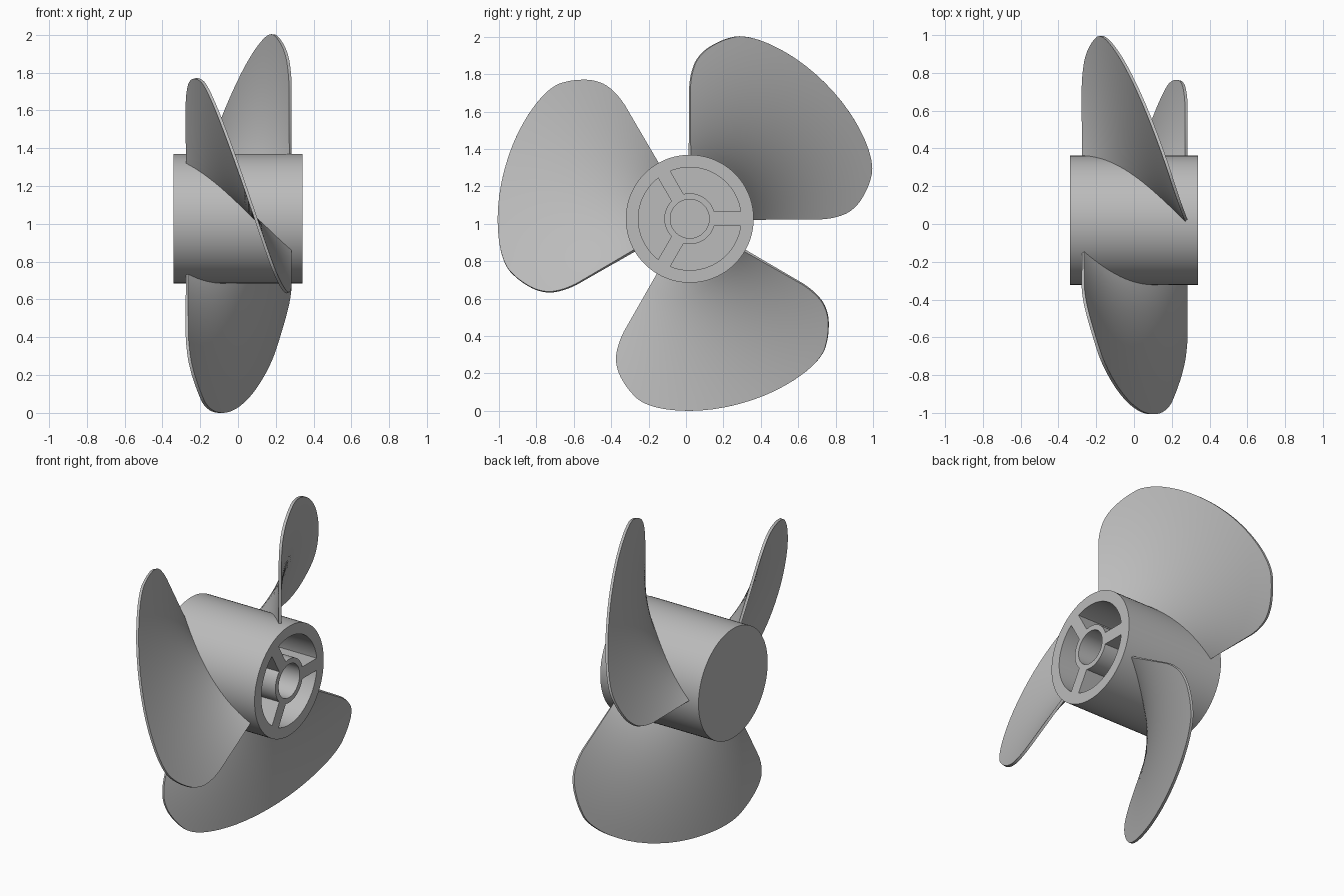
import bpy, bmesh, math
from mathutils import Matrix, Vector

if "Cube" in bpy.data.objects:
    bpy.data.objects.remove(bpy.data.objects["Cube"], do_unlink=True)

CENTRE = Vector((0, 0.02, 1.027))
HUB_R, RIM_R, BOSS_R, BORE_R = 0.342, 0.275, 0.136, 0.104
FRONT, FLOOR, BACK = 0.34, -0.26, -0.34

grey = bpy.data.materials.new("plain grey")
grey.use_nodes = True
grey.diffuse_color = (0.5, 0.5, 0.5, 1)
grey.node_tree.nodes["Principled BSDF"].inputs["Base Color"].default_value = (0.5, 0.5, 0.5, 1)


def add_object(name, bm, thickness=0):
    bmesh.ops.recalc_face_normals(bm, faces=bm.faces)
    mesh = bpy.data.meshes.new(name)
    bm.to_mesh(mesh)
    bm.free()
    mesh.materials.append(grey)
    obj = bpy.data.objects.new(name, mesh)
    bpy.context.collection.objects.link(obj)
    obj.location = CENTRE
    bpy.ops.object.select_all(action='DESELECT')
    obj.select_set(True)
    bpy.context.view_layer.objects.active = obj
    if thickness:
        mod = obj.modifiers.new("thickness", 'SOLIDIFY')
        mod.thickness, mod.offset = thickness, 0
        bpy.ops.object.modifier_apply(modifier=mod.name)
    bpy.ops.object.shade_smooth_by_angle(angle=math.radians(35))
    return obj


# Hub: closed at the back, hollow from the front, with a bored boss inside
profile = [(BACK, 0), (BACK, HUB_R), (FRONT, HUB_R), (FRONT, RIM_R), (FLOOR, RIM_R),
           (FLOOR, BOSS_R), (FRONT, BOSS_R), (FRONT, BORE_R), (FLOOR, BORE_R), (FLOOR, 0)]
bm = bmesh.new()
verts = [bm.verts.new((x, r, 0)) for x, r in profile]
edges = [bm.edges.new(pair) for pair in zip(verts, verts[1:])]
bmesh.ops.spin(bm, geom=verts + edges, cent=(0, 0, 0), axis=(1, 0, 0),
               angle=math.tau, steps=96, use_merge=True)
bmesh.ops.remove_doubles(bm, verts=bm.verts, dist=0.0001)
add_object("hub", bm)

# Three spokes joining the boss to the rim
for i in range(3):
    bm = bmesh.new()
    bmesh.ops.create_cube(bm, size=1)
    inner, outer = BOSS_R - 0.006, RIM_R + 0.003
    bmesh.ops.scale(bm, vec=(FRONT - FLOOR, outer - inner, 0.075), verts=bm.verts)
    bmesh.ops.translate(bm, vec=((FRONT + FLOOR) / 2, (inner + outer) / 2, 0), verts=bm.verts)
    bmesh.ops.rotate(bm, matrix=Matrix.Rotation(i * math.tau / 3, 3, 'X'), verts=bm.verts)
    add_object(f"spoke_{i + 1}", bm)

# Blade outline as (degrees, radius), mirrored about the middle of the quarter turn
half = [(0, 0.70), (0.6, 0.765), (2.2, 0.84), (5, 0.9), (8.4, 0.946), (12, 0.985),
        (15.5, 1.012), (21, 1.025), (30, 1.027), (45, 1.025)]
outline = half + [(90 - a, r) for a, r in reversed(half[:-1])]


def smooth_path(points, steps):
    """Catmull-Rom curve through the points."""
    pts = [Vector(p) for p in points]
    pts = [pts[0]] + pts + [pts[-1]]
    path = []
    for a, b, c, d in zip(pts, pts[1:], pts[2:], pts[3:]):
        for s in range(steps):
            t = s / steps
            path.append(0.5 * (2 * b + (c - a) * t + (2 * a - 5 * b + 4 * c - d) * t ** 2
                               + (3 * b - a - 3 * c + d) * t ** 3))
    return path + [pts[-1]]


# Blades: helical sheets whose x position grows with the angle
ROOT, ROWS = 0.31, 14
for i in range(3):
    bm = bmesh.new()
    columns = []
    for degrees, tip in smooth_path(outline, 4):
        turn = math.radians(degrees)
        x = -0.27 + 0.547 * degrees / 90
        radii = [ROOT + (tip - ROOT) * k / ROWS for k in range(ROWS + 1)]
        columns.append([bm.verts.new((x, r * math.cos(turn), r * math.sin(turn))) for r in radii])
    for c, d in zip(columns, columns[1:]):
        for k in range(ROWS):
            bm.faces.new((c[k], c[k + 1], d[k + 1], d[k]))
    bmesh.ops.rotate(bm, matrix=Matrix.Rotation(i * math.tau / 3, 3, 'X'), verts=bm.verts)
    add_object(f"blade_{i + 1}", bm, thickness=0.016)
